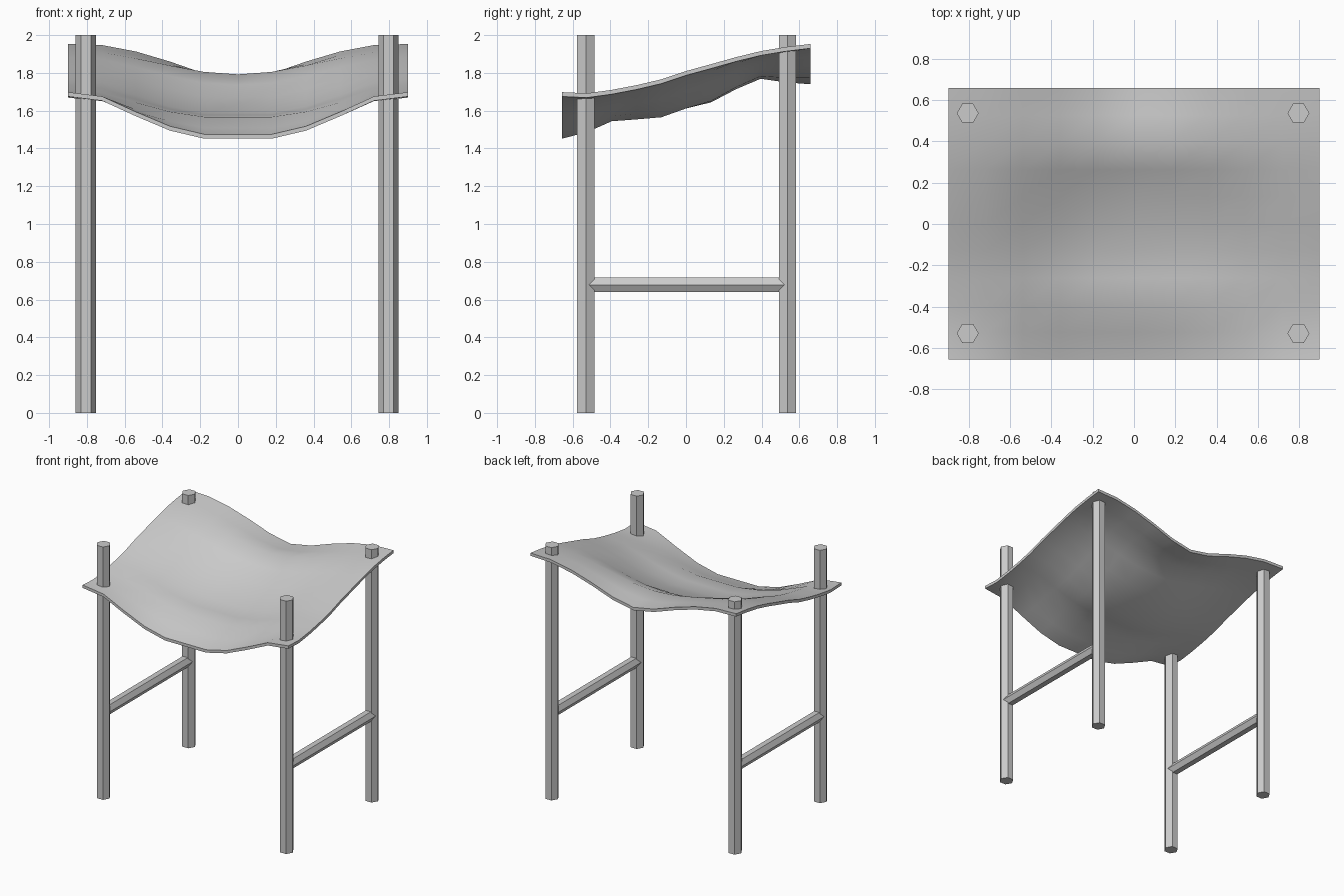
import bpy, bmesh
from math import pi
from mathutils import Matrix

if "Cube" in bpy.data.objects:
    bpy.data.objects.remove(bpy.data.objects["Cube"])


def hex_bar(name, radius, length, matrix):
    """Six-sided bar along its local z axis."""
    bm = bmesh.new()
    bmesh.ops.create_cone(bm, cap_ends=True, segments=6, radius1=radius,
                          radius2=radius, depth=length)
    # put two corners on the local x axis
    v = max(bm.verts, key=lambda p: p.co.x)
    if abs(v.co.y) > 0.001:
        bmesh.ops.rotate(bm, verts=bm.verts, matrix=Matrix.Rotation(pi / 6, 3, 'Z'))
    bm.transform(matrix)
    me = bpy.data.meshes.new(name)
    bm.to_mesh(me)
    bm.free()
    ob = bpy.data.objects.new(name, me)
    bpy.context.collection.objects.link(ob)
    return ob


# Upright poles and side rails
for side, x in (("left", -0.806), ("right", 0.797)):
    for end, y in (("front", -0.53), ("back", 0.537)):
        hex_bar(f"{end}_{side}_pole", 0.053, 2.0, Matrix.Translation((x, y, 1.0)))
    hex_bar(f"{side}_rail", 0.044, 1.06,
            Matrix.Translation((x, 0.003, 0.678)) @ Matrix.Rotation(pi / 2, 4, 'X'))

# Sagging cloth canopy: heights from front to back along the side edge and the middle
edge = [1.698, 1.692, 1.71, 1.735, 1.766, 1.81, 1.846, 1.883, 1.915, 1.937, 1.953]
middle = [1.475, 1.509, 1.567, 1.577, 1.588, 1.635, 1.667, 1.736, 1.792, 1.773, 1.763]
# share of the sag from middle to side, at the front and at the back
front_sag = [1, 1, 0.81, 0.47, 0.1, 0]
back_sag = [1, 0.82, 0.49, 0.21, 0.03, 0]

bm = bmesh.new()
rows = []
for j in range(11):
    t = max(0, (j - 5) / 5)
    row = []
    for i in range(11):
        k = abs(i - 5)
        w = front_sag[k] * (1 - t) + back_sag[k] * t
        z = edge[j] + (middle[j] - edge[j]) * w
        row.append(bm.verts.new((-0.9 + 0.18 * i, -0.656 + 0.1314 * j, z)))
    rows.append(row)
for j in range(10):
    for i in range(10):
        bm.faces.new((rows[j][i], rows[j][i + 1], rows[j + 1][i + 1], rows[j + 1][i]))
low = bmesh.ops.extrude_face_region(bm, geom=bm.faces[:], use_keep_orig=True)["geom"]
bmesh.ops.translate(bm, vec=(0, 0, -0.023),
                    verts=[g for g in low if isinstance(g, bmesh.types.BMVert)])
bmesh.ops.recalc_face_normals(bm, faces=bm.faces)
me = bpy.data.meshes.new("canopy_cloth")
bm.to_mesh(me)
bm.free()
cloth = bpy.data.objects.new("canopy_cloth", me)
bpy.context.collection.objects.link(cloth)
bpy.context.view_layer.objects.active = cloth
cloth.select_set(True)
bpy.ops.object.shade_smooth_by_angle(angle=pi / 6)
